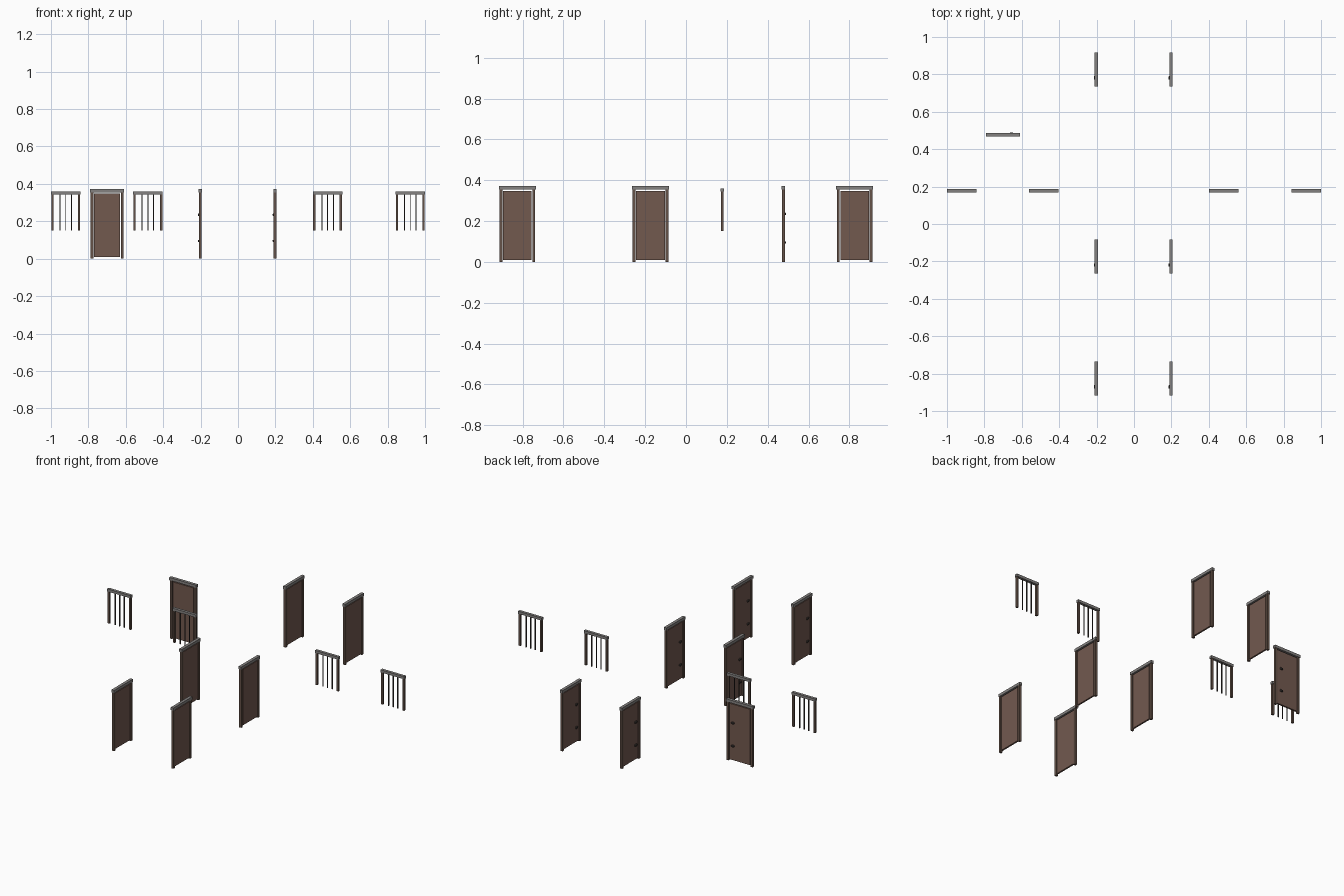
import bpy
import bmesh
from mathutils import Matrix, Vector

if "Cube" in bpy.data.objects:
    bpy.data.objects.remove(bpy.data.objects["Cube"])


def material(name, rgb):
    m = bpy.data.materials.new(name)
    m.diffuse_color = (*rgb, 1)
    m.use_nodes = True
    m.node_tree.nodes["Principled BSDF"].inputs["Base Color"].default_value = m.diffuse_color
    return m


STONE = material("grey_lintel", (0.23, 0.22, 0.215))
FRAME = material("frame_wood", (0.13, 0.085, 0.065))
WOOD = material("door_wood", (0.17, 0.10, 0.078))
IRON = material("dark_iron", (0.05, 0.042, 0.038))


def part(name, boxes, mat, place, bevel=0):
    """One object from a list of (centre, size) boxes, moved by a placing function."""
    bm = bmesh.new()
    for centre, size in boxes:
        new = bmesh.ops.create_cube(bm, size=1)["verts"]
        for v in new:
            v.co = Vector(a * s + c for a, s, c in zip(v.co, size, centre))
    if bevel:
        bmesh.ops.bevel(bm, geom=bm.edges[:], offset=bevel, segments=1, affect='EDGES')
    bm.transform(place)
    bmesh.ops.recalc_face_normals(bm, faces=bm.faces[:])
    mesh = bpy.data.meshes.new(name)
    bm.to_mesh(mesh)
    bm.free()
    mesh.materials.append(mat)
    obj = bpy.data.objects.new(name, mesh)
    bpy.context.collection.objects.link(obj)


def door(place):
    # lintel on two posts, with a free hanging leaf
    part("door_lintel", [((0, 0, 0.363), (0.182, 0.018, 0.017))], STONE, place)
    part("door_posts", [((s * 0.0805, 0, 0.1775), (0.014, 0.014, 0.355)) for s in (-1, 1)],
         FRAME, place)
    part("door_leaf", [((0, 0, 0.178), (0.14, 0.010, 0.340))], WOOD, place)
    # two fittings on the back face
    part("door_fittings", [((0.045, 0.008, z), (0.018, 0.009, 0.012)) for z in (0.095, 0.235)],
         IRON, place, 0.002)


def window(place):
    # lintel on two short posts, with three bars between
    part("window_lintel", [((0, 0, 0.352), (0.158, 0.017, 0.016))], STONE, place)
    part("window_posts", [((s * 0.071, 0, 0.2475), (0.012, 0.012, 0.195)) for s in (-1, 1)],
         FRAME, place)
    part("window_bars", [((i * 0.031, 0, 0.2475), (0.005, 0.005, 0.195)) for i in (-1, 0, 1)],
         IRON, place)


# single door facing front
door(Matrix.Translation((-0.70, 0.477, 0)))

# corridor doors: local x runs along -y, local back faces -x
turn = Matrix(((0, -1, 0, 0), (-1, 0, 0, 0), (0, 0, 1, 0), (0, 0, 0, 1)))
for x in (-0.202, 0.198):
    for y in (-0.826, -0.174, 0.826):
        door(Matrix.Translation((x, y, 0)) @ turn)

# barred windows
for x in (-0.921, -0.482, 0.479, 0.921):
    window(Matrix.Translation((x, 0.178, 0)))
